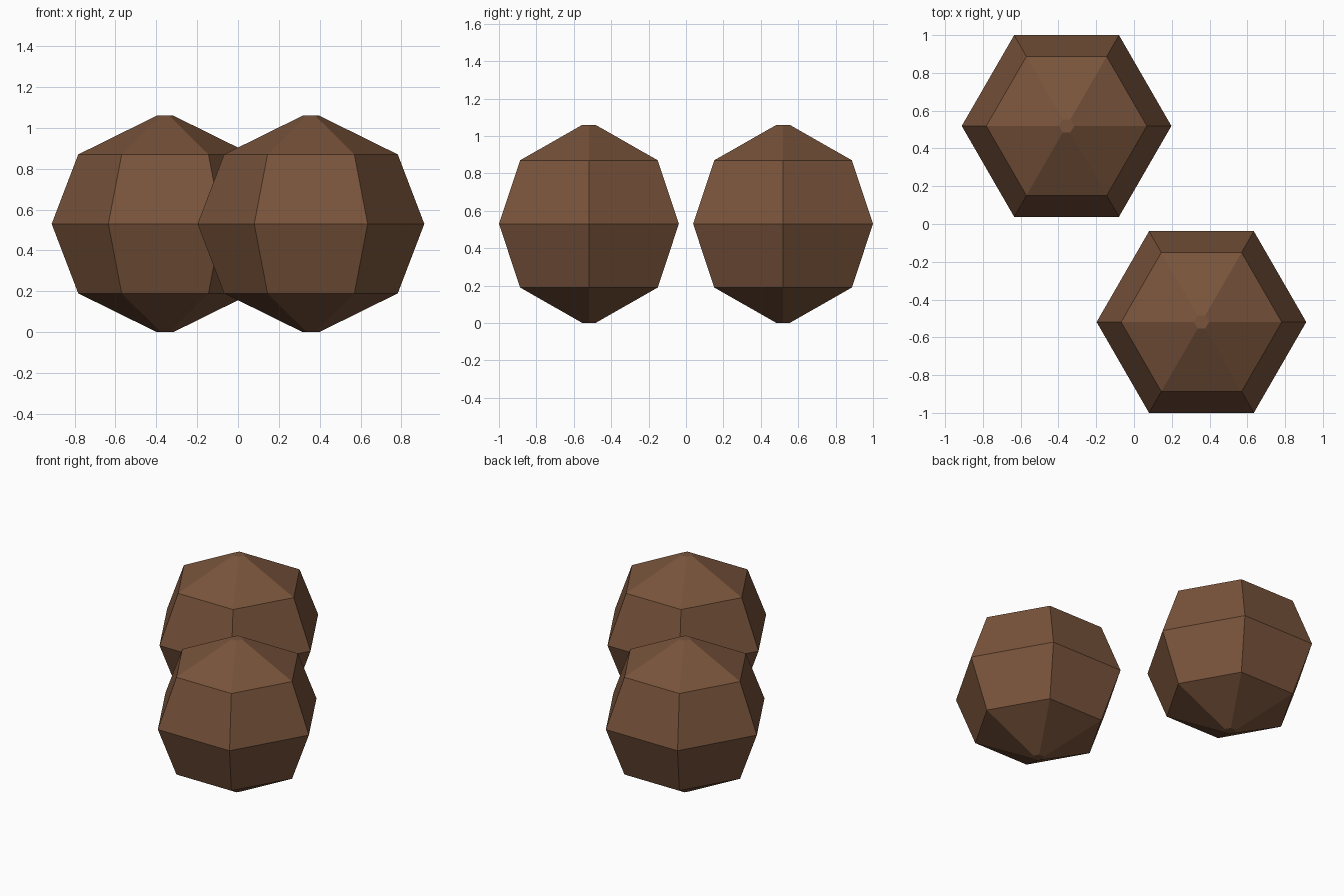
import bpy, bmesh, math

if "Cube" in bpy.data.objects:
    bpy.data.objects.remove(bpy.data.objects["Cube"])

SIDES = 6
# radius, height from the bottom to the top
PROFILE = [(0.04, 0.0), (0.425, 0.19), (0.555, 0.53), (0.425, 0.87), (0.04, 1.06)]

brown = bpy.data.materials.new("warm brown")
brown.diffuse_color = (0.19, 0.088, 0.044, 1)
brown.use_nodes = True
brown.node_tree.nodes["Principled BSDF"].inputs["Base Color"].default_value = brown.diffuse_color


def faceted_ball(name, x, y):
    """Six-sided turned ball with small flat ends."""
    bm = bmesh.new()
    rings = []
    for r, z in PROFILE:
        rings.append([bm.verts.new((r * math.cos(math.tau * i / SIDES),
                                    r * math.sin(math.tau * i / SIDES), z))
                      for i in range(SIDES)])
    for low, high in zip(rings, rings[1:]):
        for i in range(SIDES):
            j = (i + 1) % SIDES
            bm.faces.new((low[i], low[j], high[j], high[i]))
    bm.faces.new(rings[0][::-1])
    bm.faces.new(rings[-1])
    bmesh.ops.recalc_face_normals(bm, faces=bm.faces)
    mesh = bpy.data.meshes.new(name)
    bm.to_mesh(mesh)
    bm.free()
    mesh.materials.append(brown)
    obj = bpy.data.objects.new(name, mesh)
    obj.location = (x, y, 0)
    bpy.context.collection.objects.link(obj)


# Two matching balls set diagonally
faceted_ball("front_ball", 0.357, -0.519)
faceted_ball("back_ball", -0.357, 0.519)
